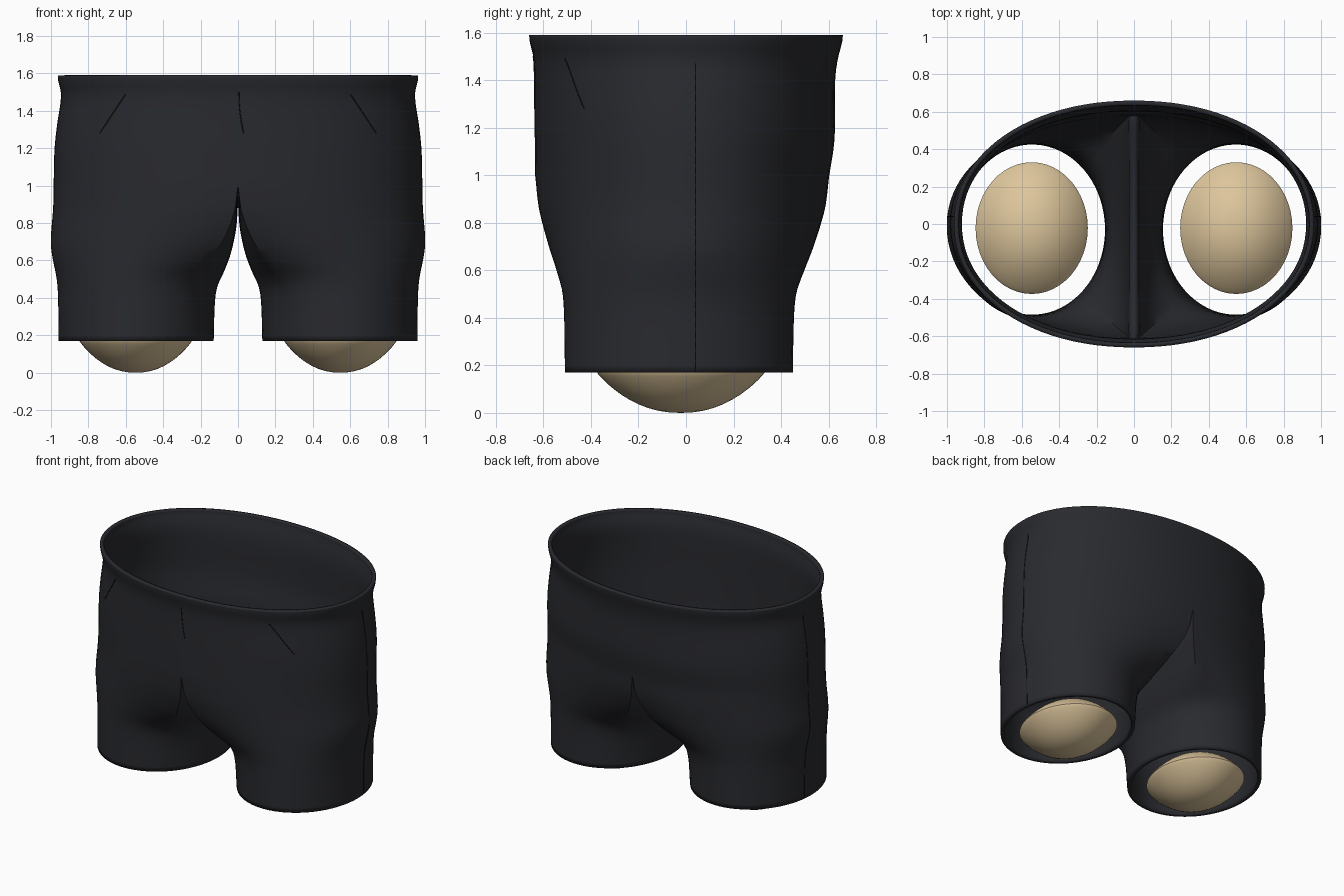
import bpy, bmesh, math
from mathutils import Vector
from mathutils.bvhtree import BVHTree

if "Cube" in bpy.data.objects:
    bpy.data.objects.remove(bpy.data.objects["Cube"])


def material(name, rgb):
    m = bpy.data.materials.new(name)
    m.diffuse_color = (*rgb, 1)
    m.use_nodes = True
    m.node_tree.nodes["Principled BSDF"].inputs["Base Color"].default_value = m.diffuse_color
    return m


def smooth(pts, t):
    """Catmull-Rom style lookup through (t, value) pairs sorted by rising t."""
    t = min(max(t, pts[0][0]), pts[-1][0])
    for i in range(len(pts) - 1):
        (a, va), (b, vb) = pts[i], pts[i + 1]
        if t <= b:
            def slope(k):
                lo, hi = pts[max(k - 1, 0)], pts[min(k + 1, len(pts) - 1)]
                return (hi[1] - lo[1]) / (hi[0] - lo[0])
            h, u = b - a, (t - a) / (b - a)
            return ((2*u**3 - 3*u*u + 1) * va + (u**3 - 2*u*u + u) * h * slope(i)
                    + (3*u*u - 2*u**3) * vb + (u**3 - u*u) * h * slope(i + 1))


def shade(ob, mat):
    ob.data.materials.append(mat)
    bpy.ops.object.select_all(action='DESELECT')
    ob.select_set(True)
    bpy.context.view_layer.objects.active = ob
    bpy.ops.object.shade_smooth_by_angle(angle=math.radians(40))


cloth = material("dark_cloth", (0.022, 0.023, 0.028))
thread = material("seam_black", (0.008, 0.008, 0.01))
tan = material("tan_filling", (0.72, 0.56, 0.33))

# Profiles against height
WIDTH = [(1.0, .985), (1.2, .98), (1.35, .963), (1.48, .945), (1.565, .962), (1.59, .963)]
FRONT = [(1.0, .635), (1.2, .637), (1.48, .64), (1.565, .658), (1.59, .66)]
BACK = [(1.0, .603), (1.15, .625), (1.4, .628), (1.48, .637), (1.565, .658), (1.59, .66)]
LEG = [(.17, 1), (.4, .95), (.5, .85), (.6, .55), (.7, .3), (.85, .08), (1.0, 0)]
SPLIT, HEM, N, M, ROWS = 1.0, .17, 48, 20, 26


def pelvis(t, z):
    a = math.radians(-90 + 180 * t)
    c, s = max(math.cos(a), 0), math.sin(a)
    e = 2 / 2.1
    y = math.copysign(abs(s) ** e, s) * smooth(FRONT if s < 0 else BACK, z)
    x = 0 if t in (0, 1) else c ** e * smooth(WIDTH, z)
    return Vector((x, y, z))


def hem(deg):
    a = math.radians(deg)
    return Vector((.545 + .415 * math.cos(a), -.03 + .48 * math.sin(a), HEM))


# Shorts: half loft, waist to hip, then the leg splitting off at the crotch
bm = bmesh.new()
rows = []
for z in [1.59, 1.58, 1.565, 1.55, 1.53, 1.51, 1.48, 1.44, 1.4, 1.35, 1.3, 1.25, 1.2, 1.15, 1.1, 1.05, 1.0]:
    rows.append([bm.verts.new(pelvis(j / N, z)) for j in range(N + 1)])
for r0, r1 in zip(rows, rows[1:]):
    for j in range(N):
        bm.faces.new((r0[j], r1[j], r1[j + 1], r0[j + 1]))

ring = list(rows[-1])
ends = [hem(-130 + 260 * j / N) for j in range(N + 1)]
yb, yf = ring[-1].co.y, ring[0].co.y
for k in range(1, M):
    v = -math.cos(math.pi * k / M) * .35 + (2 * k / M - 1) * .65
    y = (yb + yf) / 2 - v * (yb - yf) / 2
    ring.append(bm.verts.new((0, y, .9 + .1 * v * v)))
    ends.append(hem(130 + 100 * k / M))
starts = [v.co.copy() for v in ring]
for i in range(1, ROWS + 1):
    new = []
    for p, q in zip(starts, ends):
        z = p.z + (HEM - p.z) * i / ROWS
        w = smooth(LEG, HEM + (z - HEM) / (p.z - HEM) * (SPLIT - HEM))
        c = p.lerp(q, w)
        c.z = z
        if c.x > .5:
            c.x += .024 * math.exp(-((z - .68) / .15) ** 2) * (c.x - .5) / .48
        new.append(bm.verts.new(c))
    n = len(ring)
    for j in range(n):
        bm.faces.new((ring[j], new[j], new[(j + 1) % n], ring[(j + 1) % n]))
    ring = new
bmesh.ops.recalc_face_normals(bm, faces=bm.faces)
bm.normal_update()
side = max(bm.faces, key=lambda f: f.calc_center_median().x)
if side.normal.x < 0:
    bmesh.ops.reverse_faces(bm, faces=bm.faces)
tree = BVHTree.FromBMesh(bm)
me = bpy.data.meshes.new("shorts")
bm.to_mesh(me)
bm.free()
shorts = bpy.data.objects.new("shorts", me)
bpy.context.collection.objects.link(shorts)
shade(shorts, cloth)
mir = shorts.modifiers.new("mirror", 'MIRROR')
mir.merge_threshold = .0005
sol = shorts.modifiers.new("cloth_thickness", 'SOLIDIFY')
sol.thickness, sol.offset = .025, -1
# Mirror and thickness come before the smoothing modifier, if one was added
for k in range(2):
    shorts.modifiers.move(shorts.modifiers.find(("mirror", "cloth_thickness")[k]), k)


# Seams: thin cords laid on the cloth
def seam(name, origins, direction, sx):
    cu = bpy.data.curves.new(name, 'CURVE')
    cu.dimensions, cu.bevel_depth, cu.bevel_resolution = '3D', .003, 1
    pts = [h for h in (tree.ray_cast(Vector(o), Vector(direction))[0] for o in origins) if h]
    sp = cu.splines.new('POLY')
    sp.points.add(len(pts) - 1)
    for p, h in zip(sp.points, pts):
        p.co = (h.x * sx, h.y, h.z, 1)
    cu.materials.append(thread)
    bpy.context.collection.objects.link(bpy.data.objects.new(name, cu))


for tag, sx in (("right", 1), ("left", -1)):
    seam("side_seam_" + tag, [(2, .04, .175 + 1.3 * i / 30) for i in range(31)], (-1, 0, 0), sx)
    seam("pocket_seam_" + tag,
         [(.6 + .14 * i / 10, -2, 1.49 - .21 * i / 10) for i in range(11)], (0, 1, 0), sx)
seam("fly_seam", [(.004 + .026 * (i / 10) ** 2, -2, 1.5 - .22 * i / 10) for i in range(11)], (0, 1, 0), 1)

# Leg fillings: domed lenses showing below each hem
for tag, sx in (("right", 1), ("left", -1)):
    bpy.ops.mesh.primitive_uv_sphere_add(segments=48, ring_count=24, radius=1)
    ob = bpy.context.object
    ob.name = "leg_filling_" + tag
    for v in ob.data.vertices:
        r = math.hypot(v.co.x, v.co.y)
        h = .15 * (1 - r ** 2.2) + .02 * math.sqrt(max(0, 1 - r * r))
        v.co = (sx * .547 + .3 * v.co.x, -.022 + .352 * v.co.y,
                .17 + math.copysign(h, v.co.z))
    shade(ob, tan)
